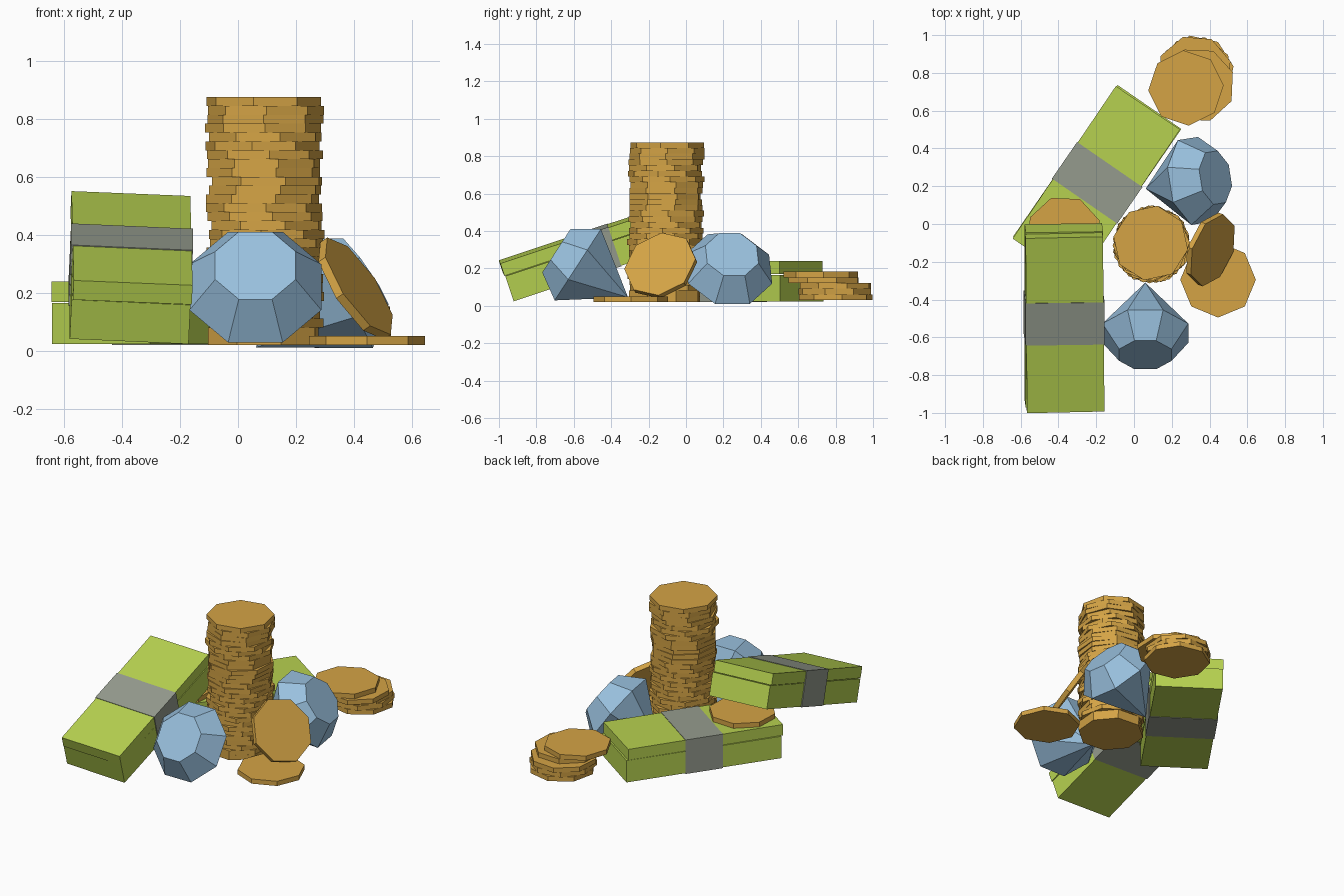
import bpy, bmesh, math, random
from math import radians, cos, sin, pi
from mathutils import Vector, Matrix, Euler

if "Cube" in bpy.data.objects:
    bpy.data.objects.remove(bpy.data.objects["Cube"])

random.seed(4)


def material(name, rgb):
    m = bpy.data.materials.new(name)
    m.diffuse_color = (*rgb, 1)
    m.use_nodes = True
    m.node_tree.nodes["Principled BSDF"].inputs["Base Color"].default_value = m.diffuse_color
    return m


GOLD = material("gold", (0.66, 0.37, 0.06))
GREEN = material("note_green", (0.47, 0.64, 0.08))
PAPER = material("paper_band", (0.30, 0.33, 0.27))
BLUE = material("gem_blue", (0.32, 0.53, 0.73))


def finish(name, bm, mat, matrix):
    bmesh.ops.recalc_face_normals(bm, faces=bm.faces)
    me = bpy.data.meshes.new(name)
    bm.to_mesh(me)
    bm.free()
    me.materials.append(mat)
    ob = bpy.data.objects.new(name, me)
    ob.matrix_world = matrix
    bpy.context.collection.objects.link(ob)
    return ob


# Coins: eight-sided discs
COIN_R, COIN_T = 0.2, 0.0305


def add_coin(bm, loc, spin=0.0):
    bmesh.ops.create_cone(
        bm, cap_ends=True, segments=8, radius1=COIN_R, radius2=COIN_R, depth=COIN_T,
        matrix=Matrix.Translation(loc) @ Matrix.Rotation(spin, 4, 'Z'))


def single_coin(name, loc, spin, normal=(0, 0, 1)):
    bm = bmesh.new()
    add_coin(bm, (0, 0, 0), spin)
    rot = Vector(normal).to_track_quat('Z', 'Y').to_matrix().to_4x4()
    finish(name, bm, GOLD, Matrix.Translation(loc) @ rot)


# Tall stack of slightly shuffled coins
bm = bmesh.new()
for i in range(28):
    add_coin(bm, (0.092 + random.uniform(-0.008, 0.008),
                  -0.108 + random.uniform(-0.008, 0.008),
                  0.02 + COIN_T * (i + 0.5)), random.uniform(0, pi / 4))
finish("tall_coin_stack", bm, GOLD, Matrix())

# Short stack at the back
bm = bmesh.new()
short = [(0.33, 0.80, 10), (0.325, 0.795, 30), (0.32, 0.80, 18),
         (0.335, 0.735, 20), (0.275, 0.72, 4)]
for i, (x, y, a) in enumerate(short):
    add_coin(bm, (x, y, 0.03 + COIN_T * (i + 0.5)), radians(a))
finish("short_coin_stack", bm, GOLD, Matrix())

# Loose coins
single_coin("floor_coin", (0.445, -0.295, 0.035), 0)
single_coin("coin_on_notes", (-0.37, -0.05, 0.256), radians(20))
single_coin("leaning_coin", (0.405, -0.135, 0.215), radians(9), (0.79, -0.3, 0.53))


# Bundles of notes: two slabs held by a paper band
def add_box(bm, size, loc, spin=0.0):
    bmesh.ops.create_cube(
        bm, size=1, matrix=Matrix.Translation(loc) @ Matrix.Rotation(spin, 4, 'Z')
        @ Matrix.Diagonal((*size, 1)))


def bundle(name, loc, rot, shift):
    w, l, h = 0.41, 0.975, 0.215
    mat = Matrix.Translation(loc) @ Euler([radians(a) for a in rot]).to_matrix().to_4x4()
    bm = bmesh.new()
    low = h * 0.66
    add_box(bm, (w, l, low), (0, 0, (low - h) / 2))
    add_box(bm, (w, l, h - low - 0.003), (0, shift, low / 2 + 0.0015), radians(0.5))
    finish(name + "_notes", bm, GREEN, mat)
    bm = bmesh.new()
    add_box(bm, (w + 0.01, 0.235, h + 0.006), (0, 0, 0))
    finish(name + "_band", bm, PAPER, mat)


bundle("flat_bundle", (-0.195, 0.218, 0.131), (0, 0, -34.6), -0.008)
bundle("tilted_bundle", (-0.37, -0.495, 0.288), (18.4, 2.5, 0.8), -0.006)


# Cut gems: octagonal table, girdle and pointed pavilion
def gem(name, tip, elevation, azimuth):
    bm = bmesh.new()
    rings = []
    for r, z in ((0.246, 0.32), (0.15, 0.457)):
        rings.append([bm.verts.new((r * cos(pi / 8 + k * pi / 4),
                                    r * sin(pi / 8 + k * pi / 4), z)) for k in range(8)])
    point = bm.verts.new((0, 0, 0))
    girdle, table = rings
    for k in range(8):
        j = (k + 1) % 8
        bm.faces.new((point, girdle[j], girdle[k]))
        bm.faces.new((girdle[k], girdle[j], table[j], table[k]))
    bm.faces.new(table)
    rot = (Matrix.Rotation(radians(azimuth), 4, 'Z')
           @ Matrix.Rotation(radians(90 - elevation), 4, 'Y'))
    finish(name, bm, BLUE, Matrix.Translation(tip) @ rot)


gem("front_gem", (0.06, -0.31, 0.045), 33, -90)
gem("side_gem", (0.062, 0.187, 0.012), 35, 9)
